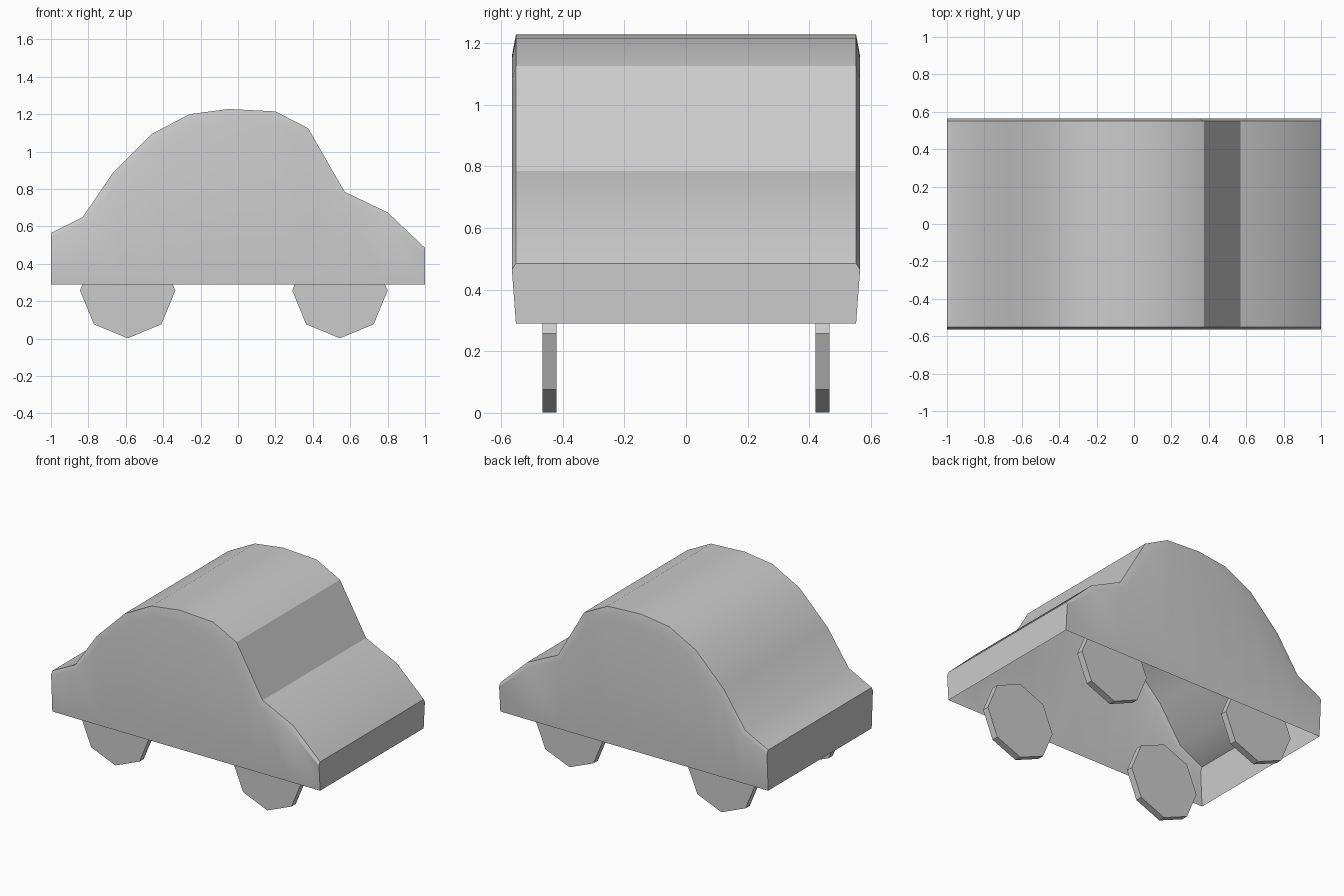
import bpy, bmesh, math
from mathutils import Vector

if "Cube" in bpy.data.objects:
    bpy.data.objects.remove(bpy.data.objects["Cube"])

# Side profile of the body, rear to nose (x, z)
TOP = [(-1, .565), (-.83, .65), (-.67, .885), (-.46, 1.095), (-.26, 1.2), (-.05, 1.228),
       (.2, 1.215), (.375, 1.125), (.57, .785), (.8, .675), (1, .485)]
SILL, EDGE_Y, SIDE_Y = .29, .552, .565


def shoulder(i):
    # Point just below the profile, where the side reaches full width
    x, z = TOP[i]
    depth = .02 + .05 * (z - .485) / .75
    if i in (0, len(TOP) - 1):
        return x, z - depth
    a, b = Vector(TOP[i - 1]), Vector(TOP[i + 1])
    t = (b - a).normalized()
    return x + t.y * depth, z - t.x * depth


def finish(bm, name):
    bmesh.ops.recalc_face_normals(bm, faces=bm.faces)
    me = bpy.data.meshes.new(name)
    bm.to_mesh(me)
    bm.free()
    ob = bpy.data.objects.new(name, me)
    bpy.context.collection.objects.link(ob)
    return ob


# Body shell, open underneath: one cross-section per profile point
bm = bmesh.new()
sections = []
for i, (x, z) in enumerate(TOP):
    sx, sz = shoulder(i)
    half = [(sx, EDGE_Y, SILL), (sx, SIDE_Y, sz), (x, EDGE_Y, z)]
    pts = half + [(px, -py, pz) for px, py, pz in reversed(half)]
    sections.append([bm.verts.new(p) for p in pts])
for a, b in zip(sections, sections[1:]):
    for k in range(5):
        bm.faces.new((a[k], a[k + 1], b[k + 1], b[k]))
bm.faces.new(sections[0])
bm.faces.new(sections[-1])
body = finish(bm, "car_body")
bpy.ops.object.select_all(action='DESELECT')
body.select_set(True)
bpy.context.view_layer.objects.active = body
bpy.ops.object.shade_smooth_by_angle(angle=math.radians(30))

# Four thin octagonal wheels
for end, x in (("rear", -.59), ("front", .545)):
    for side, s in (("left", 1), ("right", -1)):
        bm = bmesh.new()
        ring = [(x + .255 * math.cos(k * math.pi / 4), .257 + .255 * math.sin(k * math.pi / 4))
                for k in range(8)]
        inner, outer = [[bm.verts.new((px, s * y, pz)) for px, pz in ring] for y in (.42, .465)]
        bm.faces.new(inner)
        bm.faces.new(outer)
        for k in range(8):
            j = (k + 1) % 8
            bm.faces.new((inner[k], inner[j], outer[j], outer[k]))
        finish(bm, f"{end}_{side}_wheel")
